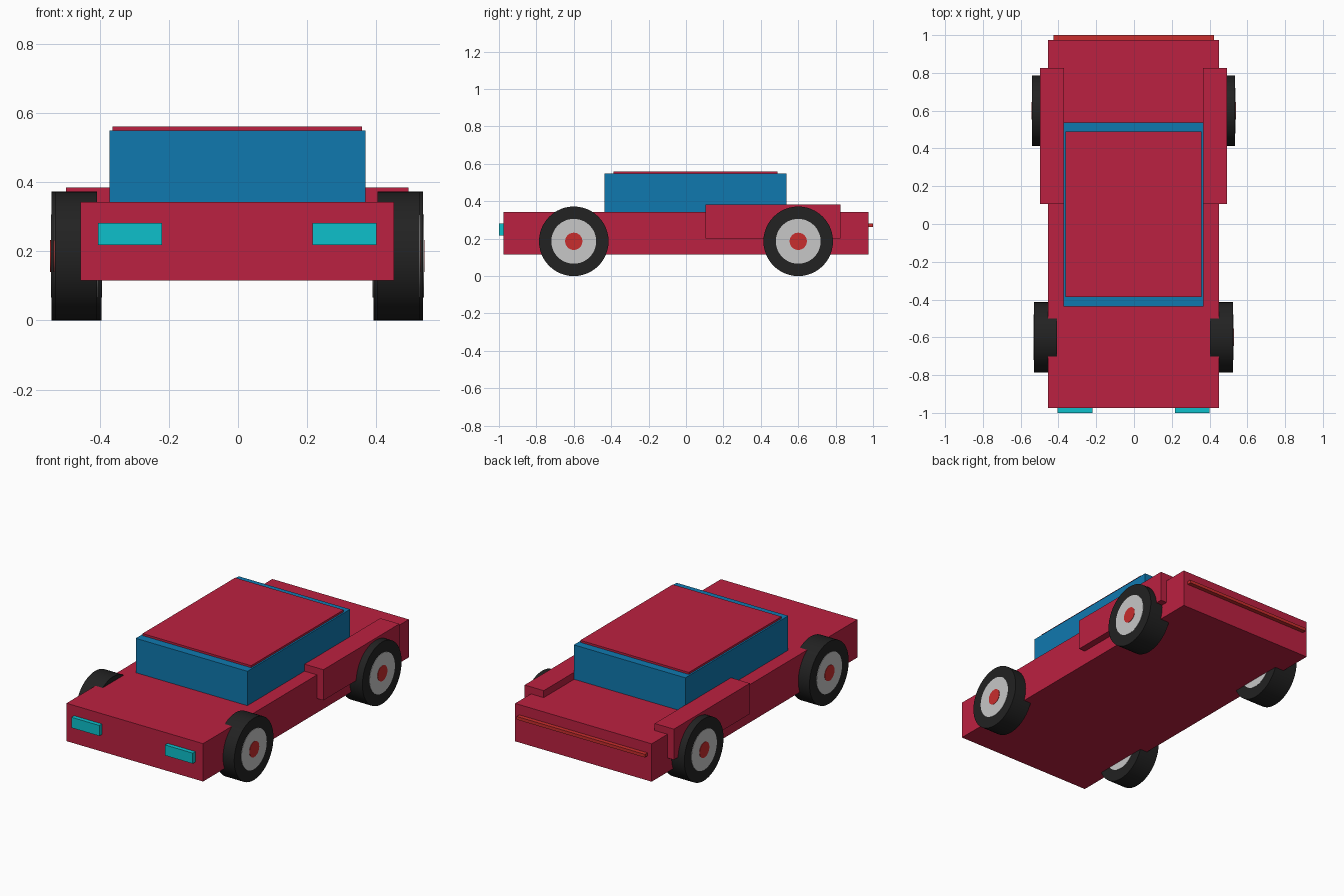
import bpy
import math

cube = bpy.data.objects.get("Cube")
if cube:
    bpy.data.objects.remove(cube, do_unlink=True)

SHIFT = -0.002  # small sideways offset of the whole car


def material(name, r, g, b):
    m = bpy.data.materials.new(name)
    m.use_nodes = True
    m.diffuse_color = (r, g, b, 1)
    bsdf = next(n for n in m.node_tree.nodes if n.type == "BSDF_PRINCIPLED")
    bsdf.inputs["Base Color"].default_value = (r, g, b, 1)
    bsdf.inputs["Roughness"].default_value = 0.6
    return m


crimson = material("crimson paint", 0.50, 0.015, 0.052)
glass = material("blue glass", 0.005, 0.19, 0.43)
cyan = material("cyan lamp", 0.004, 0.53, 0.60)
rubber = material("black rubber", 0.016, 0.016, 0.016)
silver = material("silver rim", 0.57, 0.57, 0.57)
red = material("bright red", 0.58, 0.026, 0.026)


def box(name, mat, x, y, z):
    """Box spanning the given (low, high) pairs."""
    spans = (x, y, z)
    bpy.ops.mesh.primitive_cube_add(size=1, location=[sum(s) / 2 for s in spans])
    ob = bpy.context.object
    ob.name = name
    ob.location.x += SHIFT
    ob.scale = [s[1] - s[0] for s in spans]
    bpy.ops.object.transform_apply(location=False, rotation=False, scale=True)
    ob.data.materials.append(mat)


def disc(name, mat, radius, x, y, z):
    """Cylinder lying along the x axis."""
    bpy.ops.mesh.primitive_cylinder_add(
        vertices=48, radius=radius, depth=abs(x[1] - x[0]),
        location=(sum(x) / 2 + SHIFT, y, z), rotation=(0, math.pi / 2, 0))
    ob = bpy.context.object
    ob.name = name
    ob.data.materials.append(mat)
    bpy.ops.object.shade_smooth_by_angle(angle=math.radians(35))


# Body, cabin and roof
box("body", crimson, (-0.453, 0.453), (-0.975, 0.975), (0.115, 0.342))
box("cabin_windows", glass, (-0.37, 0.37), (-0.437, 0.537), (0.335, 0.548))
box("roof", crimson, (-0.36, 0.36), (-0.387, 0.49), (0.54, 0.56))

# Rear light strip
box("tail_light", red, (-0.425, 0.425), (0.97, 1.0), (0.262, 0.281))

for side, s in (("left", 1), ("right", -1)):
    def span(a, b):
        return tuple(sorted((a * s, b * s)))

    # Headlight and rear fender
    box(side + "_headlight", cyan, span(0.218, 0.402), (-1.0, -0.97), (0.218, 0.281))
    box(side + "_rear_fender", crimson, span(0.368, 0.495), (0.105, 0.825), (0.2, 0.384))

    # Wheels: the rear pair is wider
    for end, y, inner, outer in (("front", -0.6, 0.405, 0.527),
                                 ("rear", 0.6, 0.393, 0.537)):
        name = side + "_" + end
        disc(name + "_tyre", rubber, 0.186, span(inner, outer), y, 0.186)
        disc(name + "_rim", silver, 0.12, span(inner - 0.002, outer + 0.002), y, 0.186)
        disc(name + "_hub", red, 0.046, span(outer - 0.02, outer + 0.004), y, 0.186)
